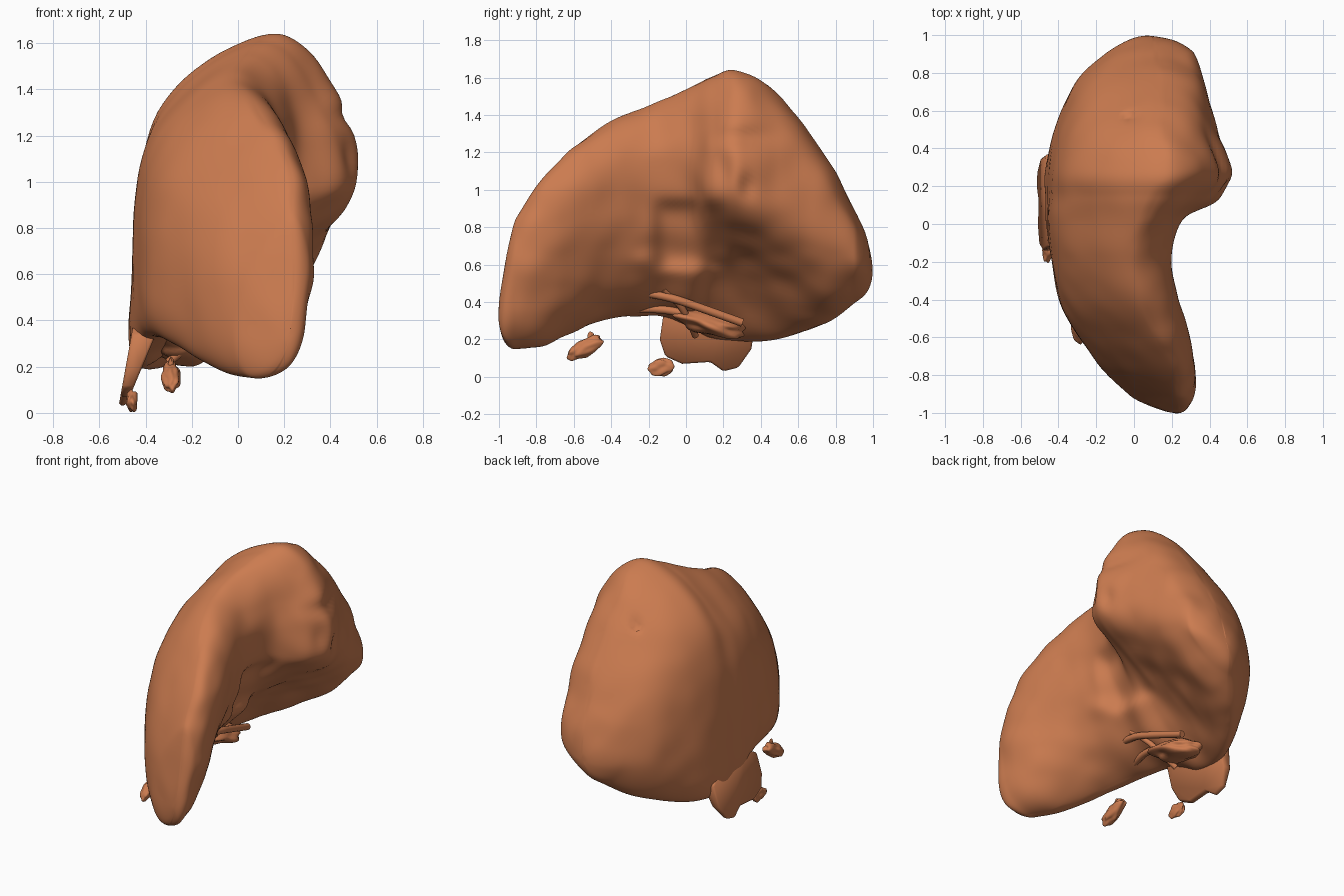
import bpy, bmesh, math
from mathutils import Vector, noise

if "Cube" in bpy.data.objects:
    bpy.data.objects.remove(bpy.data.objects["Cube"])

mat = bpy.data.materials.new("tissue")
mat.diffuse_color = (0.6, 0.2, 0.08, 1)
mat.use_nodes = True
mat.node_tree.nodes["Principled BSDF"].inputs["Base Color"].default_value = mat.diffuse_color


def finish(bm, name):
    bmesh.ops.recalc_face_normals(bm, faces=bm.faces)
    me = bpy.data.meshes.new(name)
    bm.to_mesh(me)
    bm.free()
    for p in me.polygons:
        p.use_smooth = True
    me.materials.append(mat)
    ob = bpy.data.objects.new(name, me)
    bpy.context.collection.objects.link(ob)
    return ob


def spline(a, b, c, d, t):
    return 0.5 * (2 * b + (c - a) * t + (2 * a - 5 * b + 4 * c - d) * t * t
                  + (3 * b - a - 3 * c + d) * t ** 3)


# Cross-sections: y, then (x, z) of bottom, outer low, outer high, top, inner high, inner mid, inner low
S = [
    (-.92, .05, .155, -.01, .31, .05, .58, .22, .83, .30, .70, .30, .45, .21, .19),
    (-.75, -.08, .185, -.18, .40, -.12, .80, .18, 1.08, .31, .95, .31, .60, .17, .25),
    (-.45, -.27, .30, -.38, .50, -.30, 1.02, .03, 1.34, .24, 1.15, .21, .75, .04, .43),
    (-.17, -.37, .33, -.44, .55, -.37, 1.14, -.02, 1.46, .19, 1.22, .14, .80, -.05, .47),
    (.02, -.41, .26, -.46, .55, -.38, 1.20, .04, 1.55, .24, 1.3, .22, .93, -.02, .50),
    (.14, -.41, .21, -.46, .55, -.36, 1.26, .09, 1.61, .34, 1.36, .44, .97, -.01, .57),
    (.28, -.41, .19, -.46, .55, -.34, 1.31, .14, 1.635, .41, 1.42, .51, .96, .01, .58),
    (.50, -.33, .20, -.42, .55, -.29, 1.22, .12, 1.50, .38, 1.30, .41, .84, .06, .50),
    (.75, -.18, .29, -.31, .55, -.21, .98, .11, 1.17, .33, 1.04, .36, .71, .14, .42),
    (.91, -.03, .41, -.14, .56, -.08, .77, .11, .88, .28, .79, .30, .61, .15, .46),
]
N, M = 112, 14


def ring(row):
    pts = [Vector((row[1 + 2 * i], row[0], row[2 + 2 * i])) for i in range(7)]
    out = []
    for i in range(7):
        for j in range(N // 7):
            out.append(spline(pts[i - 1], pts[i], pts[(i + 1) % 7],
                              pts[(i + 2) % 7], j * 7 / N))
    return out


R = [ring(r) for r in S]


def cap(base, pole):
    c = sum(base, Vector()) / N
    out = []
    for k in range(1, 10):
        r = 1 - k / 10
        mid = c.lerp(pole, 1 - r * r)
        out.append([mid + (p - c) * r for p in base])
    return out


front, back = Vector((.22, -1, .32)), Vector((.09, 1, .57))
rings = cap(R[0], front)[::-1]
for i in range(len(R) - 1):
    a, d = R[max(i - 1, 0)], R[min(i + 2, len(R) - 1)]
    for j in range(M):
        rings.append([spline(*q, j / M) for q in zip(a, R[i], R[i + 1], d)])
rings += [R[-1]] + cap(R[-1], back)

# Main lobed body
bm = bmesh.new()
V = [[bm.verts.new(p) for p in r] for r in rings]
for a, b in zip(V, V[1:]):
    for i in range(N):
        bm.faces.new((a[i - 1], a[i], b[i], b[i - 1]))
for r, pole in ((V[0], front), (V[-1], back)):
    v = bm.verts.new(pole)
    for i in range(N):
        bm.faces.new((r[i - 1], r[i], v))
for _ in range(5):
    bmesh.ops.smooth_vert(bm, verts=bm.verts, factor=.5,
                          use_axis_x=True, use_axis_y=True, use_axis_z=True)
bmesh.ops.recalc_face_normals(bm, faces=bm.faces)
bm.normal_update()

# Hollows and swellings on the inner face: y, z, half-height sizes, depth, sharpness
dents = [(.02, .76, .18, .17, -.06, 6), (-.22, .62, .08, .06, .03, 2),
         (.33, 1.02, .05, .07, -.03, 2), (.2, 1.12, .05, .1, -.03, 2),
         (.3, 1.28, .15, .05, -.03, 2)]
for v in bm.verts:
    n, p = v.normal.copy(), v.co.copy()
    if n.x > .05:
        for y, z, ry, rz, d, e in dents:
            w = math.exp(-abs((p.y - y) / ry) ** e - abs((p.z - z) / rz) ** e)
            v.co.x += d * w * min(1, n.x * 2)
    if n.z > .3:  # small pit on the crown
        w = math.exp(-((p.x + .02) / .03) ** 2 - ((p.y - .57) / .02) ** 2)
        v.co.z -= .05 * w
    rough = .012 if n.x > 0 else .005
    v.co += n * noise.noise(p * 6) * rough
finish(bm, "organ_body")


# Ragged lumps made from a noisy sphere
def lump(name, loc, size, tilt=0.0, rough=.3):
    b = bmesh.new()
    bmesh.ops.create_icosphere(b, subdivisions=4, radius=1)
    ct, st = math.cos(tilt), math.sin(tilt)
    for v in b.verts:
        p = v.co * (1 + rough * noise.noise(v.co * 1.6 + Vector(loc) * 9))
        x, y, z = (p[i] * size[i] for i in range(3))
        v.co = Vector(loc) + Vector((x, y * ct - z * st, y * st + z * ct))
    return finish(b, name)


lump("loose_fragment_front", (-.29, -.54, .155), (.04, .11, .045), .5)
lump("loose_fragment_low", (-.46, -.13, .053), (.025, .07, .047), .1)
lump("fragment_stalk", (-.29, -.51, .21), (.012, .018, .03))
lump("lower_ridge", (-.25, .12, .29), (.13, .2, .06), -.25)

# Thin torn flap hanging under the body
edge = [(-.12, .34), (-.14, .2), (-.11, .11), (-.02, .07), (.13, .08), (.2, .03),
        (.28, .05), (.35, .15), (.37, .3), (.2, .4), (0, .4)]
bm = bmesh.new()
for s in (-1, 1):
    vs = [bm.verts.new((-.51 + .3 * z + s * (.012 + .12 * z), y, z)) for y, z in edge]
    bm.faces.new(vs)
bm.verts.ensure_lookup_table()
n = len(edge)
for i in range(n):
    j = (i + 1) % n
    bm.faces.new((bm.verts[i], bm.verts[j], bm.verts[n + j], bm.verts[n + i]))
flap = finish(bm, "torn_flap")
flap.modifiers.new("round", 'BEVEL').width = .01


# Stringy vessels across the hollow
def strand(name, pts, radius):
    cu = bpy.data.curves.new(name, 'CURVE')
    cu.dimensions = '3D'
    cu.bevel_depth = radius
    cu.use_fill_caps = True
    sp = cu.splines.new('NURBS')
    sp.points.add(len(pts) - 1)
    for q, p in zip(sp.points, pts):
        q.co = (*p, 1)
    sp.use_endpoint_u = True
    sp.order_u = 3
    cu.materials.append(mat)
    bpy.context.collection.objects.link(bpy.data.objects.new(name, cu))


strand("vessel_upper", [(-.1, -.22, .45), (-.08, -.1, .43), (-.1, .05, .38), (-.14, .3, .29)], .022)
strand("vessel_middle", [(-.25, -.33, .36), (-.2, -.18, .37), (-.18, 0, .34), (-.2, .2, .27)], .022)
strand("vessel_lower", [(-.08, -.12, .47), (-.13, -.04, .4), (-.2, .02, .3), (-.3, .05, .22)], .018)
